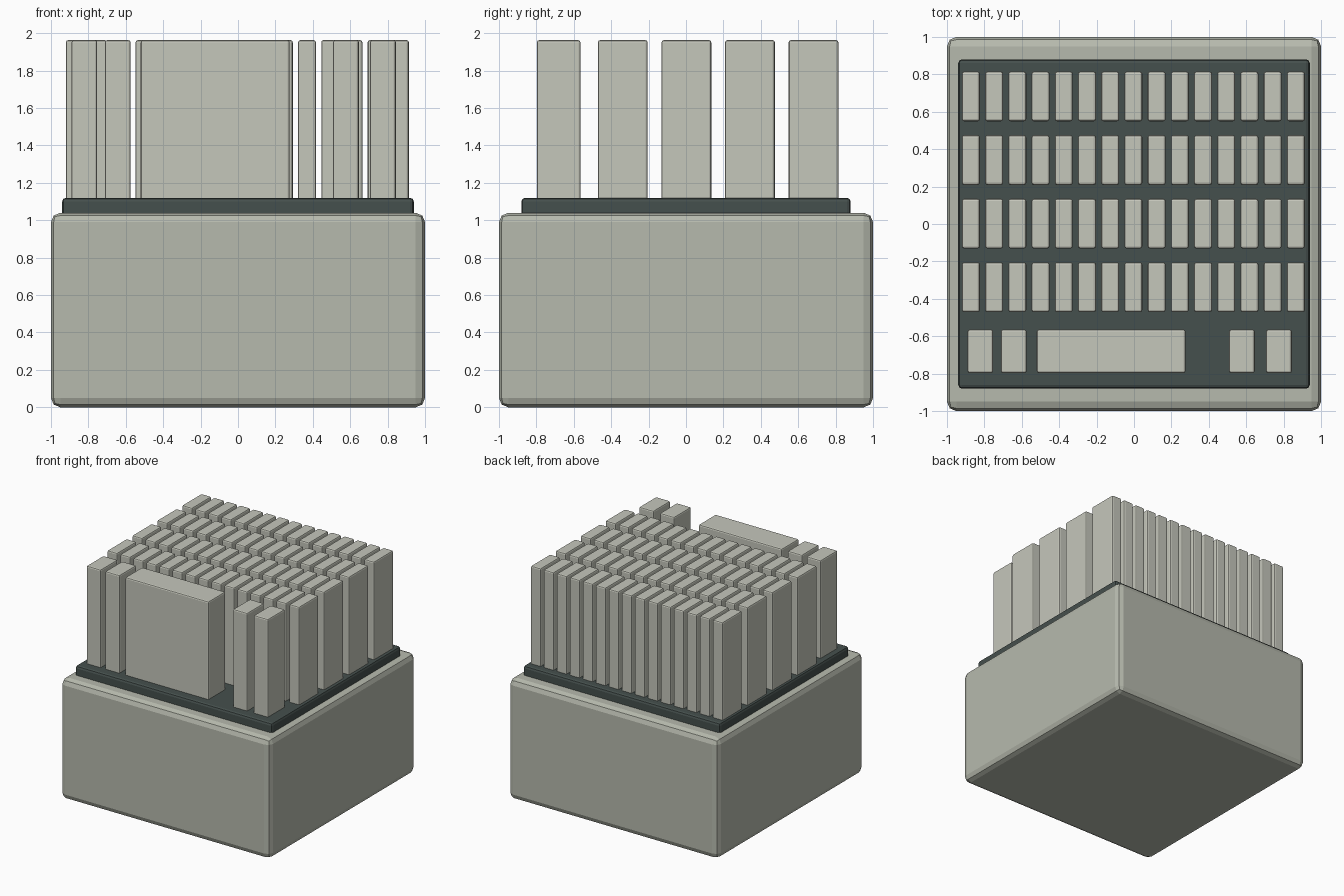
import bpy

if "Cube" in bpy.data.objects:
    bpy.data.objects.remove(bpy.data.objects["Cube"])


def material(name, rgb):
    m = bpy.data.materials.new(name)
    m.diffuse_color = (*rgb, 1)
    m.use_nodes = True
    m.node_tree.nodes["Principled BSDF"].inputs["Base Color"].default_value = m.diffuse_color
    return m


body_mat = material("warm_grey", (0.47, 0.49, 0.42))
plate_mat = material("dark_green_grey", (0.06, 0.08, 0.075))
key_mat = material("light_grey", (0.56, 0.57, 0.50))


def block(name, x0, x1, y0, y1, z0, z1, bevel, mat):
    """Bevelled box between the given limits."""
    bpy.ops.mesh.primitive_cube_add(
        size=1, location=((x0 + x1) / 2, (y0 + y1) / 2, (z0 + z1) / 2))
    ob = bpy.context.object
    ob.name = name
    ob.scale = (x1 - x0, y1 - y0, z1 - z0)
    bpy.ops.object.transform_apply(location=False, rotation=False, scale=True)
    mod = ob.modifiers.new("Bevel", 'BEVEL')
    mod.width = bevel
    mod.segments = 2
    ob.data.materials.append(mat)
    return ob


# Case and the raised dark plate
block("case", -1, 1, -1, 1, 0, 1.04, 0.05, body_mat)
block("key_plate", -0.94, 0.94, -0.88, 0.88, 1.0, 1.12, 0.02, plate_mat)

KEY_BOTTOM, KEY_TOP = 1.10, 1.963

# Four rows of fifteen regular keys
for row in range(4):
    y = 0.682 - 0.34 * row
    for col in range(15):
        x = -0.872 + 0.1241 * col
        block(f"key_{row + 1}_{col + 1}", x - 0.048, x + 0.048,
              y - 0.133, y + 0.133, KEY_BOTTOM, KEY_TOP, 0.012, key_mat)

# Front row: modifier keys and the space bar
front_row = [("left_key_outer", -0.89, -0.753), ("left_key_inner", -0.712, -0.574),
             ("space_bar", -0.52, 0.276),
             ("right_key_inner", 0.508, 0.646), ("right_key_outer", 0.706, 0.844)]
for name, x0, x1 in front_row:
    block(name, x0, x1, -0.797, -0.564, KEY_BOTTOM, KEY_TOP, 0.012, key_mat)
